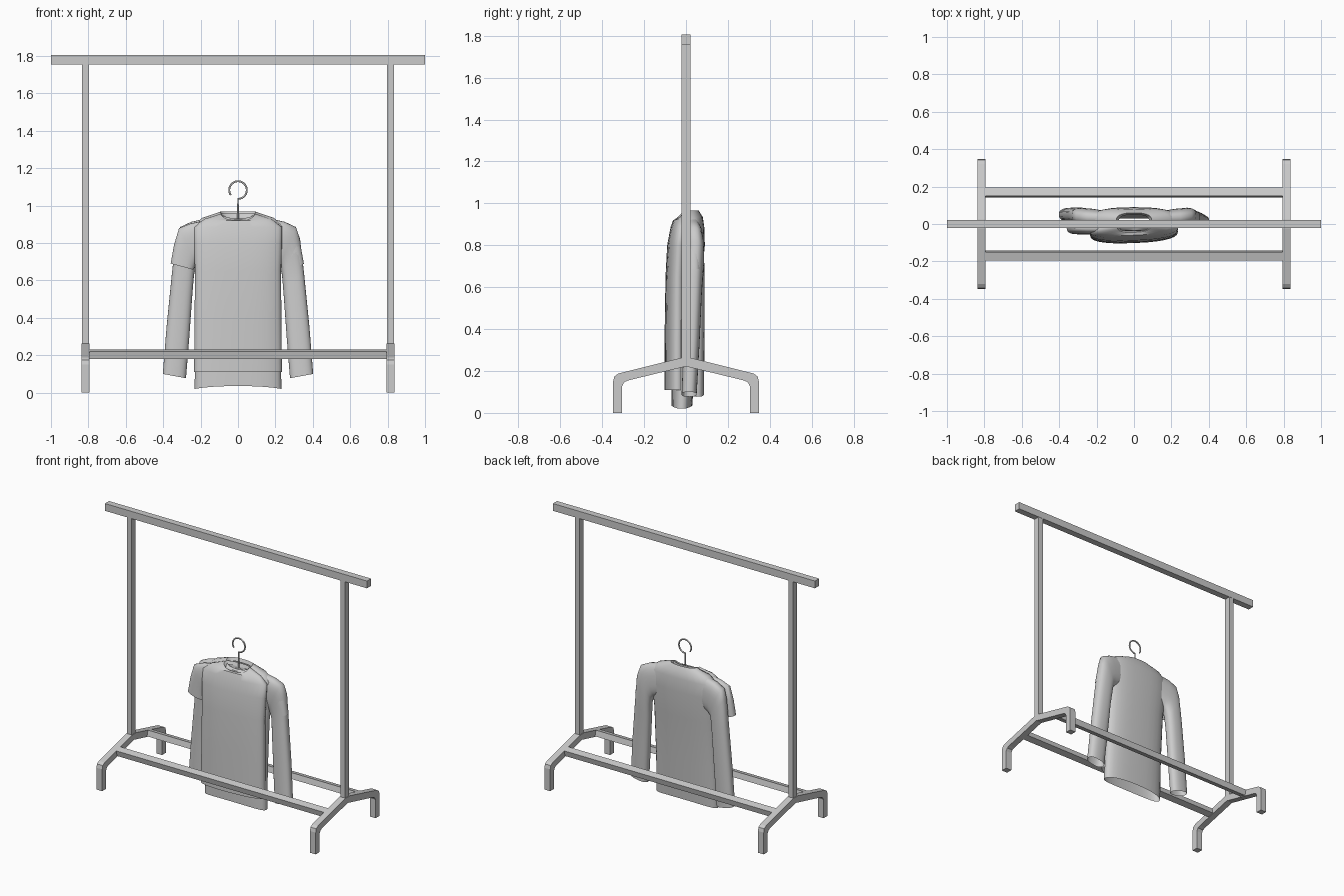
import bpy, bmesh, math
from mathutils import Matrix, Vector

cube = bpy.data.objects.get("Cube")
if cube:
    bpy.data.objects.remove(cube, do_unlink=True)

grey = bpy.data.materials.new("plain_grey")
grey.use_nodes = True
grey.diffuse_color = (0.6, 0.6, 0.6, 1)
grey.node_tree.nodes["Principled BSDF"].inputs["Base Color"].default_value = (0.6, 0.6, 0.6, 1)


def finish(name, bm, smooth=False):
    bmesh.ops.recalc_face_normals(bm, faces=bm.faces)
    mesh = bpy.data.meshes.new(name)
    bm.to_mesh(mesh)
    bm.free()
    mesh.materials.append(grey)
    ob = bpy.data.objects.new(name, mesh)
    bpy.context.collection.objects.link(ob)
    if smooth:
        bpy.ops.object.select_all(action="DESELECT")
        ob.select_set(True)
        bpy.context.view_layer.objects.active = ob
        bpy.ops.object.shade_smooth_by_angle(angle=math.radians(50))
    return ob


def box(name, centre, size, tilt=0.0):
    bm = bmesh.new()
    bmesh.ops.create_cube(bm, size=1, matrix=Matrix.Translation(centre)
                          @ Matrix.Rotation(tilt, 4, "X") @ Matrix.Diagonal((*size, 1)))
    return finish(name, bm)


def loft(name, rings):
    bm = bmesh.new()
    loops = [[bm.verts.new(p) for p in ring] for ring in rings]
    n = len(loops[0])
    for a, b in zip(loops, loops[1:]):
        for i in range(n):
            j = (i + 1) % n
            bm.faces.new((a[i], a[j], b[j], b[i]))
    return finish(name, bm, True)


def wire(name, points, radius):
    curve = bpy.data.curves.new(name, "CURVE")
    curve.dimensions = "3D"
    curve.bevel_depth = radius
    curve.bevel_resolution = 2
    curve.use_fill_caps = True
    spline = curve.splines.new("POLY")
    spline.points.add(len(points) - 1)
    for sp, p in zip(spline.points, points):
        sp.co = (*p, 1)
    curve.materials.append(grey)
    ob = bpy.data.objects.new(name, curve)
    bpy.context.collection.objects.link(ob)


# Rack: top bar, posts, bent legs, tilted lower rails
box("top_bar", (0, 0, 1.78), (2.0, 0.045, 0.05))
outer = [(0.348, 0), (0.348, 0.15), (0.342, 0.174), (0.322, 0.188), (0.025, 0.262)]
inner = [(0.0, 0.222), (0.272, 0.156), (0.294, 0.147), (0.305, 0.128), (0.305, 0)]
half = outer[::-1]
profile = ([(-y, z) for y, z in outer] + half
           + inner[:0:-1] + [inner[0]] + [(-y, z) for y, z in inner[1:]])
for label, side in (("left", 1), ("right", -1)):
    box(label + "_post", (side * 0.815, 0, 0.995), (0.036, 0.042, 1.52))
    bm = bmesh.new()
    face = bm.faces.new([bm.verts.new((side * 0.815 - 0.022, y, z)) for y, z in profile])
    grown = bmesh.ops.extrude_face_region(bm, geom=[face])["geom"]
    bmesh.ops.translate(bm, vec=(0.044, 0, 0),
                        verts=[v for v in grown if isinstance(v, bmesh.types.BMVert)])
    finish(label + "_leg_frame", bm)
for label, side in (("front", -1), ("back", 1)):
    box(label + "_rail", (0, side * 0.168, 0.206), (1.59, 0.046, 0.04), -side * math.radians(14))

# Hanger: question-mark hook and sloping shoulder bar
arc = [math.radians(215 - i * 305 / 28) for i in range(29)]
hook = [(0.047 * math.cos(a), 0.01, 1.083 + 0.047 * math.sin(a)) for a in arc]
wire("hanger_hook", hook + [(0, 0.01, 0.92)], 0.005)
wire("hanger_bar", [(-0.24, 0.01, 0.85), (0, 0.01, 0.92), (0.24, 0.01, 0.85)], 0.007)

SEG = 28


def power(v, e=0.8):
    return math.copysign(abs(v) ** e, v)


def body(name, rows, arch, skew):
    # rows: height, half width, front y, back y, front dip
    rings = []
    for k, (z, w, front, back, dip) in enumerate(rows):
        ring = []
        for i in range(SEG):
            a = math.tau * i / SEG
            c, s = math.cos(a), math.sin(a)
            lift = arch * s * s if k == 0 else 0
            x = w * power(c)
            ring.append((x, (front + back) / 2 + (back - front) / 2 * power(s) + skew * x,
                         z + lift - dip * max(0, -s)))
        rings.append(ring)
    loft(name, rings)


def sleeve(name, rows, side, scale=1.0):
    # rows: inner x and z, outer x and z, centre y, half depth
    rings = []
    for xi, zi, xo, zo, y, d in rows:
        p, q = Vector((side * xi, y, zi)), Vector((side * xo, y, zo))
        mid, arm = (p + q) / 2, (q - p) / 2 * scale
        rings.append([mid + arm * power(math.cos(math.tau * i / SEG))
                      + Vector((0, d * power(math.sin(math.tau * i / SEG)), 0))
                      for i in range(SEG)])
    loft(name, rings)


# Long-sleeved shirt at the back
body("long_shirt_body", [
    (0.02, 0.232, -0.07, 0.03, 0), (0.3, 0.228, -0.07, 0.048, 0),
    (0.62, 0.228, -0.06, 0.072, 0), (0.8, 0.24, -0.05, 0.09, 0),
    (0.89, 0.245, -0.04, 0.087, 0), (0.935, 0.19, -0.035, 0.08, 0.01),
    (0.967, 0.095, -0.02, 0.06, 0.035), (0.945, 0.08, -0.01, 0.05, 0.035)], 0.015, 0)
for label, side, drift in (("left", 1, -0.025), ("right", -1, 0.01)):
    sleeve(label + "_long_sleeve", [
        (0.15, 0.72, 0.15, 0.935, 0.03, 0.04),
        (0.205, 0.70, 0.25, 0.913, 0.035, 0.047),
        (0.225, 0.68, 0.31, 0.885, 0.04, 0.045),
        (0.235, 0.63, 0.332, 0.82, 0.045, 0.042),
        (0.243, 0.54, 0.352, 0.65, 0.045 + drift / 3, 0.04),
        (0.26, 0.3, 0.382, 0.35, 0.043 + drift / 1.5, 0.038),
        (0.278, 0.077, 0.402, 0.1, 0.04 + drift, 0.036)], side)

# Short-sleeved shirt at the front, turned slightly
body("short_shirt_body", [
    (0.11, 0.235, -0.102, 0.0, 0), (0.4, 0.232, -0.1, 0.0, 0),
    (0.65, 0.23, -0.096, 0.0, 0), (0.8, 0.235, -0.088, 0.005, 0),
    (0.885, 0.235, -0.072, 0.01, 0), (0.928, 0.18, -0.06, 0.015, 0.008),
    (0.957, 0.09, -0.045, 0.02, 0.035), (0.935, 0.075, -0.035, 0.01, 0.035)], 0, 0.04)
for label, side, shift, scale in (("right", -1, -0.02, 1.0), ("left", 1, 0.038, 0.88)):
    sleeve(label + "_short_sleeve", [
        (0.15, 0.72, 0.15, 0.925, shift, 0.036),
        (0.205, 0.71, 0.25, 0.905, shift, 0.036),
        (0.225, 0.69, 0.315, 0.88, shift, 0.035),
        (0.232, 0.67, 0.342, 0.79, shift, 0.035),
        (0.238, 0.657, 0.36, 0.69, shift, 0.035)], side, scale)
